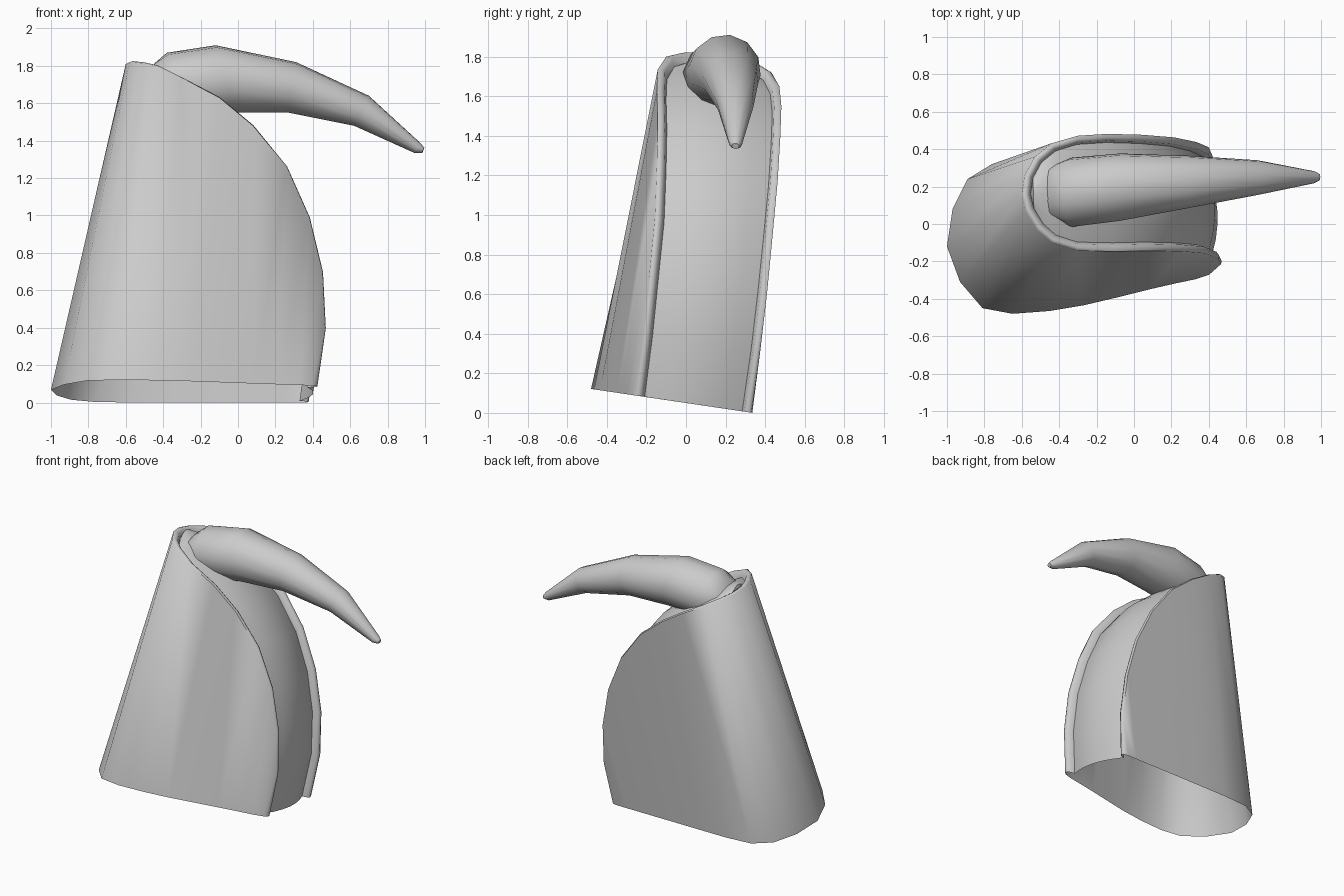
import bpy, bmesh, math
from mathutils import Vector as V

if "Cube" in bpy.data.objects:
    bpy.data.objects.remove(bpy.data.objects["Cube"])

# Rim of the opening, from the foot up to the crown
FRONT = [(.42, -.255, .088), (.465, -.215, .4), (.45, -.185, .7), (.38, -.157, .99),
         (.26, -.147, 1.26), (.08, -.143, 1.48), (-.1, -.147, 1.63), (-.3, -.143, 1.735),
         (-.44, -.1, 1.80), (-.52, -.03, 1.815), (-.58, .07, 1.82)]
BACK = [(.37, .33, .001), (.415, .375, .31), (.4, .41, .61), (.335, .438, .9),
        (.215, .463, 1.17), (.045, .477, 1.4), (-.14, .482, 1.55), (-.3, .472, 1.65),
        (-.44, .432, 1.72), (-.53, .36, 1.765), (-.585, .26, 1.79)]
TIP = (-.6, .16, 1.81)

# Bottom outline (x, y), matching the rim points
FOOT_F = [(.42, -.255), (.4, -.272), (.33, -.295), (.22, -.318), (.08, -.35), (-.1, -.395),
          (-.27, -.435), (-.45, -.465), (-.65, -.48), (-.81, -.45), (-.93, -.31)]
FOOT_B = [(.37, .33), (.335, .335), (.26, .335), (.15, .335), (0, .335), (-.17, .335),
          (-.36, .335), (-.56, .335), (-.76, .32), (-.89, .24), (-.97, .08)]
FOOT_TIP = (-1, -.12)


def finish(bm, name, angle):
    bmesh.ops.remove_doubles(bm, verts=bm.verts, dist=.0005)
    bmesh.ops.recalc_face_normals(bm, faces=bm.faces)
    me = bpy.data.meshes.new(name)
    bm.to_mesh(me)
    bm.free()
    ob = bpy.data.objects.new(name, me)
    bpy.context.collection.objects.link(ob)
    bpy.ops.object.select_all(action='DESELECT')
    bpy.context.view_layer.objects.active = ob
    ob.select_set(True)
    bpy.ops.object.shade_smooth_by_angle(angle=math.radians(angle))
    return ob


def bridge(bm, a, b, closed=False):
    n = len(a)
    for i in range(n if closed else n - 1):
        j = (i + 1) % n
        bm.faces.new((a[i], a[j], b[j], b[i]))


def outward(p):
    return V((max(.0, p.x + .4), 0, max(0, p.z - .6))).normalized()


rim = [V(p) for p in FRONT + [TIP] + BACK[::-1]]
foot = [V((x, y, .05 - .148 * y)) for x, y in FOOT_F + [FOOT_TIP] + FOOT_B[::-1]]
crest, lip, recess = [], [], []
for i, p in enumerate(rim):
    mid = (p + rim[-1 - i]) / 2
    mid.x = max(mid.x, -.3)
    inward = (mid - p).normalized()
    out = outward(p)
    crest.append(p + inward * .018 + out * .006)
    lip.append(p + inward * .037 - out * .006)
    recess.append(p + inward * .047 - out * .045)

# Hood wall with rolled rim
bm = bmesh.new()
loops = [[bm.verts.new(p) for p in row] for row in (foot, rim, crest, lip, recess)]
for a, b in zip(loops, loops[1:]):
    bridge(bm, a, b)
finish(bm, "hood_shell", 65)

# Recessed panel that fills the opening between the two rims
bm = bmesh.new()
rows, n, SEG = [], len(FRONT), 6
for i in range(n):
    a, b = recess[i], recess[-1 - i]
    row = []
    for k in range(SEG + 1):
        t = k / SEG
        row.append(bm.verts.new(a.lerp(b, t) + outward(a) * .2 * t * (1 - t)))
    rows.append(row)
for a, b in zip(rows, rows[1:]):
    bridge(bm, a, b)
tip = bm.verts.new(recess[n])
for a, b in zip(rows[-1], rows[-1][1:]):
    bm.faces.new((a, b, tip))
finish(bm, "hood_panel", 40)

# Curved horn: centre x, y, z, half width, half height, lean of the section
SECTIONS = [(-.51, .165, 1.70, .06, .05, .03), (-.465, .165, 1.70, .135, .115, .02),
            (-.33, .17, 1.70, .185, .17, -.05), (-.075, .197, 1.73, .18, .18, -.045),
            (.29, .225, 1.685, .14, .135, .02), (.66, .248, 1.56, .093, .08, .04),
            (.96, .25, 1.36, .033, .025, .018), (.99, .25, 1.348, .018, .014, .006)]
bm = bmesh.new()
rings = []
for x, y, z, hy, hz, lean in SECTIONS:
    ring = []
    for k in range(12):
        c, s = math.cos(math.tau * k / 12), math.sin(math.tau * k / 12)
        ring.append(bm.verts.new((x + lean * s, y + hy * c + .14 * hz * s,
                                  z + hz * s - .14 * hy * c)))
    rings.append(ring)
for a, b in zip(rings, rings[1:]):
    bridge(bm, a, b, True)
bm.faces.new(rings[0])
bm.faces.new(rings[-1])
finish(bm, "horn", 50)
